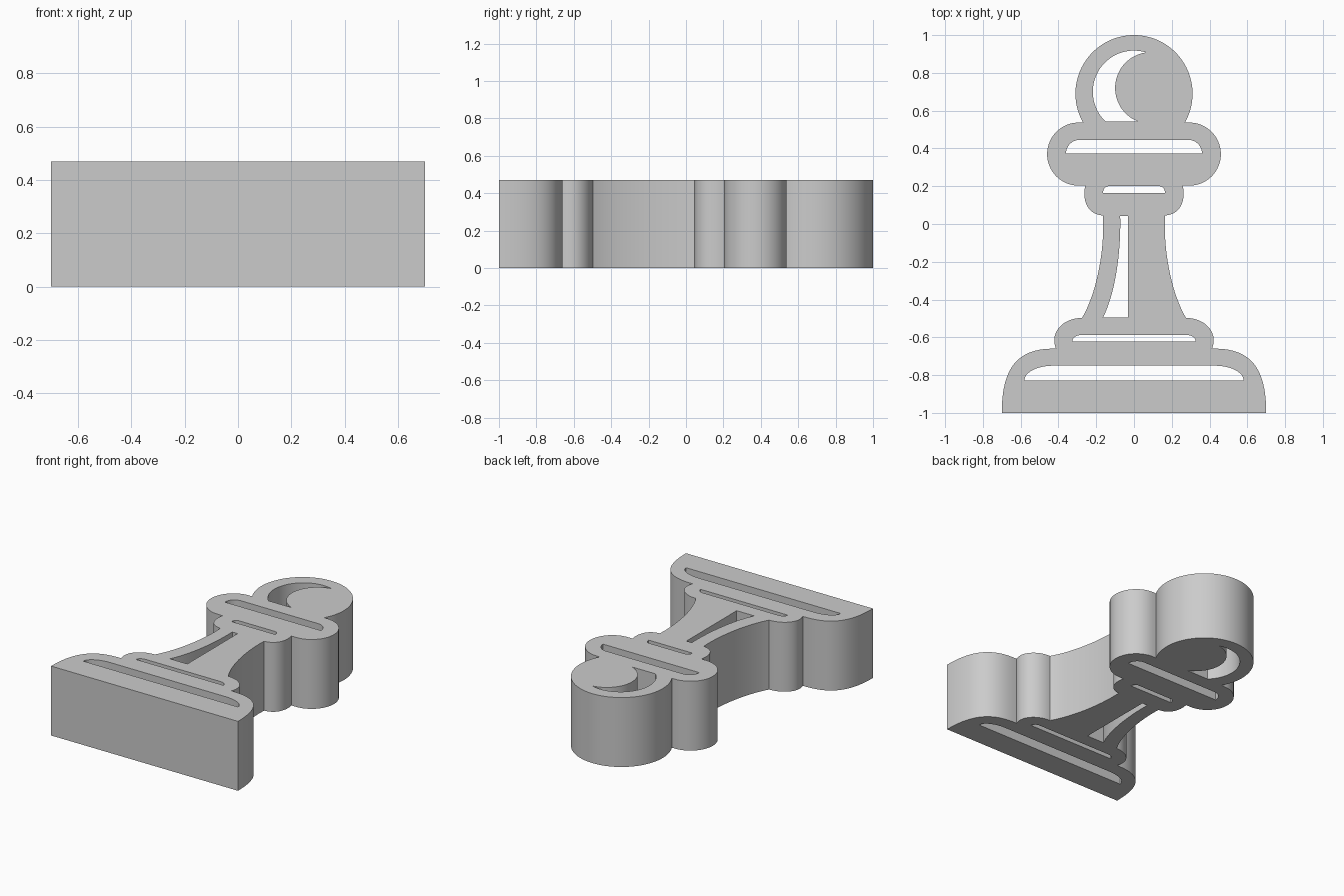
import bpy, bmesh, math
from mathutils import Vector
from mathutils.geometry import interpolate_bezier

if "Cube" in bpy.data.objects:
    bpy.data.objects.remove(bpy.data.objects["Cube"])

HEIGHT = 0.47


def arc(cx, cy, r, a0, a1, n=24):
    angles = [math.radians(a0 + (a1 - a0) * i / n) for i in range(n + 1)]
    return [(cx + r * math.cos(a), cy + r * math.sin(a)) for a in angles]


def bez(p0, h0, h1, p1, n=16):
    pts = interpolate_bezier(*[Vector((*p, 0)) for p in (p0, h0, h1, p1)], n)
    return [(p.x, p.y) for p in pts]


def mirrored(half):
    """Close a right-hand half profile with its mirror image."""
    return half + [(-x, y) for x, y in reversed(half)]


def slot(top, bottom, x_top, x_bottom):
    """Flat-bottomed slot with rounded upper corners."""
    k = 0.55
    return mirrored(bez((x_top, top),
                        (x_top + k * (x_bottom - x_top), top),
                        (x_bottom, bottom + k * (top - bottom)),
                        (x_bottom, bottom), 10))


def clean(pts):
    out = []
    for p in pts:
        if not out or math.dist(p, out[-1]) > 1e-4:
            out.append(p)
    if math.dist(out[0], out[-1]) < 1e-4:
        out.pop()
    return out


# Outer silhouette, right half from head to base
half = arc(0, 0.69, 0.31, 90, -30, 40)                                # head
half += [(0.265, 0.537)]
half += arc(0.293, 0.37, 0.167, 90, -90, 32)                          # collar
half += [(0.258, 0.203)]
half += bez((0.258, 0.203), (0.275, 0.13), (0.25, 0.05), (0.164, 0.045))    # neck ring
half += bez((0.164, 0.045), (0.155, -0.15), (0.20, -0.37), (0.275, -0.497), 20)  # stem
half += bez((0.275, -0.497), (0.37, -0.497), (0.45, -0.57), (0.413, -0.66))      # foot ring
half += bez((0.43, -0.66), (0.63, -0.66), (0.70, -0.78), (0.70, -1.0), 24)       # base
outline = mirrored(half)

# Through-cut highlights
crescent = arc(0, 0.70, 0.218, 74, 226.5, 36) + arc(0.09, 0.72, 0.19, 249, 99, 36)
stem_cut = [(-0.033, 0.043), (-0.033, -0.495)] + bez(
    (-0.164, -0.495), (-0.10, -0.37), (-0.068, -0.15), (-0.073, 0.043), 20)
holes = [
    crescent,
    stem_cut,
    slot(0.445, 0.373, 0.29, 0.36),      # collar
    slot(0.20, 0.165, 0.135, 0.164),     # neck ring
    slot(-0.588, -0.622, 0.28, 0.327),   # foot ring
    slot(-0.75, -0.828, 0.43, 0.58),     # base
]

# Fill the profile and extrude it upward
bm = bmesh.new()
for loop in [outline] + holes:
    verts = [bm.verts.new((x, y, 0)) for x, y in clean(loop)]
    for i, v in enumerate(verts):
        bm.edges.new((v, verts[(i + 1) % len(verts)]))
bmesh.ops.triangle_fill(bm, use_beauty=True, use_dissolve=False,
                        edges=bm.edges[:], normal=(0, 0, 1))
ret = bmesh.ops.extrude_face_region(bm, geom=bm.faces[:], use_keep_orig=True)
top = [g for g in ret["geom"] if isinstance(g, bmesh.types.BMVert)]
bmesh.ops.translate(bm, verts=top, vec=(0, 0, HEIGHT))
bmesh.ops.recalc_face_normals(bm, faces=bm.faces[:])

mesh = bpy.data.meshes.new("pawn_plaque")
bm.to_mesh(mesh)
bm.free()
pawn = bpy.data.objects.new("pawn_plaque", mesh)
bpy.context.collection.objects.link(pawn)
bpy.context.view_layer.objects.active = pawn
pawn.select_set(True)
bpy.ops.object.shade_smooth_by_angle(angle=math.radians(30))
